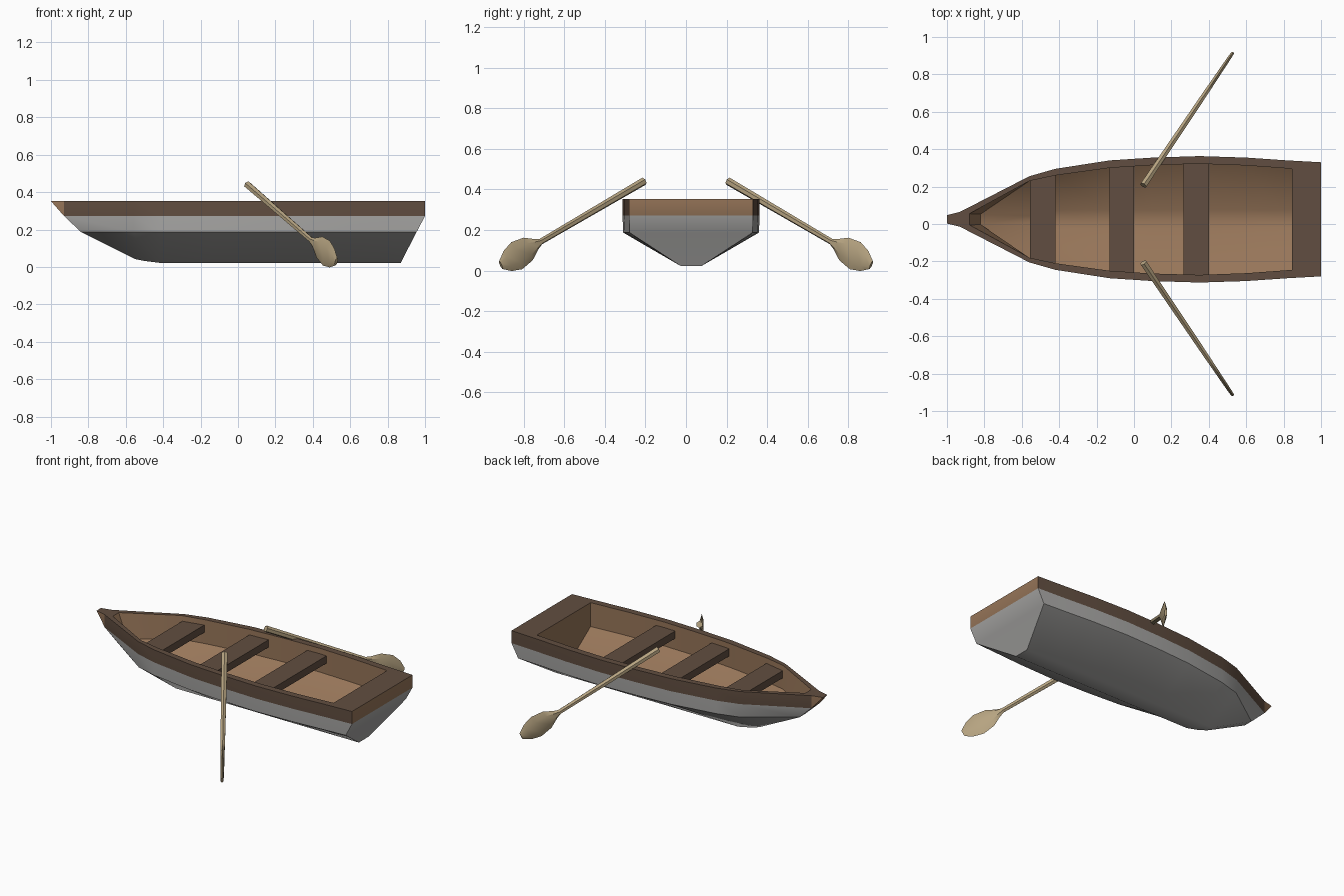
import bpy, bmesh, math
from mathutils import Vector

old = bpy.data.objects.get("Cube")
if old:
    bpy.data.objects.remove(old, do_unlink=True)

MID = 0.025  # centre line of the boat


def material(name, rgb):
    m = bpy.data.materials.new(name)
    m.use_nodes = True
    m.diffuse_color = (*rgb, 1)
    m.node_tree.nodes["Principled BSDF"].inputs["Base Color"].default_value = (*rgb, 1)
    return m


dark_wood = material("dark wood", (0.12, 0.076, 0.052))
light_wood = material("light wood", (0.31, 0.18, 0.10))
grey_paint = material("grey paint", (0.39, 0.385, 0.375))
oar_wood = material("pale oar wood", (0.47, 0.37, 0.22))


def finish(name, bm, mats, angle=40):
    bmesh.ops.remove_doubles(bm, verts=bm.verts, dist=0.0005)
    bmesh.ops.recalc_face_normals(bm, faces=bm.faces)
    mesh = bpy.data.meshes.new(name)
    bm.to_mesh(mesh)
    bm.free()
    for m in mats:
        mesh.materials.append(m)
    ob = bpy.data.objects.new(name, mesh)
    bpy.context.collection.objects.link(ob)
    bpy.ops.object.select_all(action='DESELECT')
    ob.select_set(True)
    bpy.context.view_layer.objects.active = ob
    bpy.ops.object.shade_smooth_by_angle(angle=math.radians(angle), keep_sharp_edges=True)
    return ob


# Plan outlines of one side, bow to stern: x and half width
xs = [-0.56, -0.42, -0.13, 0.1, 0.35, 0.6, 0.82]
outer_w = [0.23, 0.27, 0.315, 0.33, 0.338, 0.33, 0.315]
inner_w = [0.205, 0.235, 0.275, 0.29, 0.297, 0.288, 0.272]


def side(bow, widths, stern, z):
    return [(x, w, z) for x, w in bow + list(zip(xs, widths)) + [stern]]


rim_top = side([(-1, 0.022), (-0.93, 0.04)], outer_w, (1, 0.305), 0.352)
rim_low = side([(-0.93, 0.04)] * 2, outer_w, (1, 0.305), 0.272)
chine = side([(-0.84, 0.03)] * 2, [w - 0.004 for w in outer_w], (0.955, 0.303), 0.187)
keel = [(-0.55, 0.02, 0.042)] * 2 + [(-0.5, 0.035, 0.032)]
keel += [(x, 0.05, 0.022) for x in xs[1:-1] + [0.78, 0.87]]
in_top = side([(-0.88, 0.03)] * 2, inner_w, (0.845, 0.27), 0.352)
in_chine = side([(-0.82, 0.028)] * 2, inner_w, (0.845, 0.27), 0.2)
in_keel = [(min(x, 0.845), w, z + 0.025) for x, w, z in keel]

# Hull: stacked outlines from the keel, over the rim and down to the floor
bm = bmesh.new()
loops = []
for half in (keel, chine, rim_low, rim_top, in_top, in_chine, in_keel):
    pts = [(x, MID + w, z) for x, w, z in half]
    pts += [(x, MID - w, z) for x, w, z in reversed(half)]
    loops.append([bm.verts.new(p) for p in pts])
bands = [2, 2, 0, 0, 1, 1]
n = len(loops[0])
for band, a, b in zip(bands, loops, loops[1:]):
    for i in range(n):
        j = (i + 1) % n
        f = bm.faces.new((a[i], a[j], b[j], b[i]))
        f.material_index = band
        # transom band and bow stem are in the lighter wood
        if a is loops[2] and (i == n // 2 - 1 or i in (0, n - 2, n - 1)):
            f.material_index = 1
for loop, mat in ((loops[0], 2), (loops[-1], 1)):
    for i in range(n // 2 - 1):
        f = bm.faces.new((loop[i], loop[i + 1], loop[n - 2 - i], loop[n - 1 - i]))
        f.material_index = mat
# crisp chine along both sides
for i in range(n - 1):
    if i != n // 2 - 1:
        bm.edges.get((loops[1][i], loops[1][i + 1])).smooth = False
finish("hull", bm, [dark_wood, light_wood, grey_paint])


# Seats: planks following the inside of the rim
def inner_half(x):
    for (x0, w0, _), (x1, w1, _) in zip(in_top, in_top[1:]):
        if x0 <= x <= x1 and x1 > x0:
            return w0 + (w1 - w0) * (x - x0) / (x1 - x0)
    return 0.2


for name, x0, x1 in (("front_seat", -0.555, -0.42), ("middle_seat", -0.13, 0.0),
                     ("rear_seat", 0.265, 0.40)):
    bm = bmesh.new()
    bmesh.ops.create_cube(bm, size=2)
    for v in bm.verts:
        x = x0 if v.co.x < 0 else x1
        v.co = (x, MID + v.co.y * (inner_half(x) + 0.004), 0.317 if v.co.z > 0 else 0.27)
    finish(name, bm, [dark_wood], 30)

# Oars: six-sided rings lofted along the shaft: distance, half height, half thickness
rings = [(0, 0.02, 0.02), (0.68, 0.015, 0.015), (0.71, 0.028, 0.014),
         (0.765, 0.062, 0.013), (0.84, 0.074, 0.012), (0.90, 0.055, 0.011),
         (0.945, 0.022, 0.009)]
SIDES = 6
for name, s in (("left_oar", -1), ("right_oar", 1)):
    start = Vector((0.05, 0.207 * s, 0.44))
    along = Vector((0.504, 0.747 * s, -0.437)).normalized()
    across = along.cross(Vector((0, 0, 1))).normalized()
    up = across.cross(along)
    bm = bmesh.new()
    prev = None
    for d, h, t in rings:
        ring = []
        for k in range(SIDES):
            a = math.tau * k / SIDES
            ring.append(bm.verts.new(start + along * d + up * h * math.cos(a)
                                     + across * t * math.sin(a)))
        if prev:
            for k in range(SIDES):
                j = (k + 1) % SIDES
                bm.faces.new((prev[k], prev[j], ring[j], ring[k]))
        else:
            bm.faces.new(ring)
        prev = ring
    bm.faces.new(prev)
    finish(name, bm, [oar_wood], 30)
